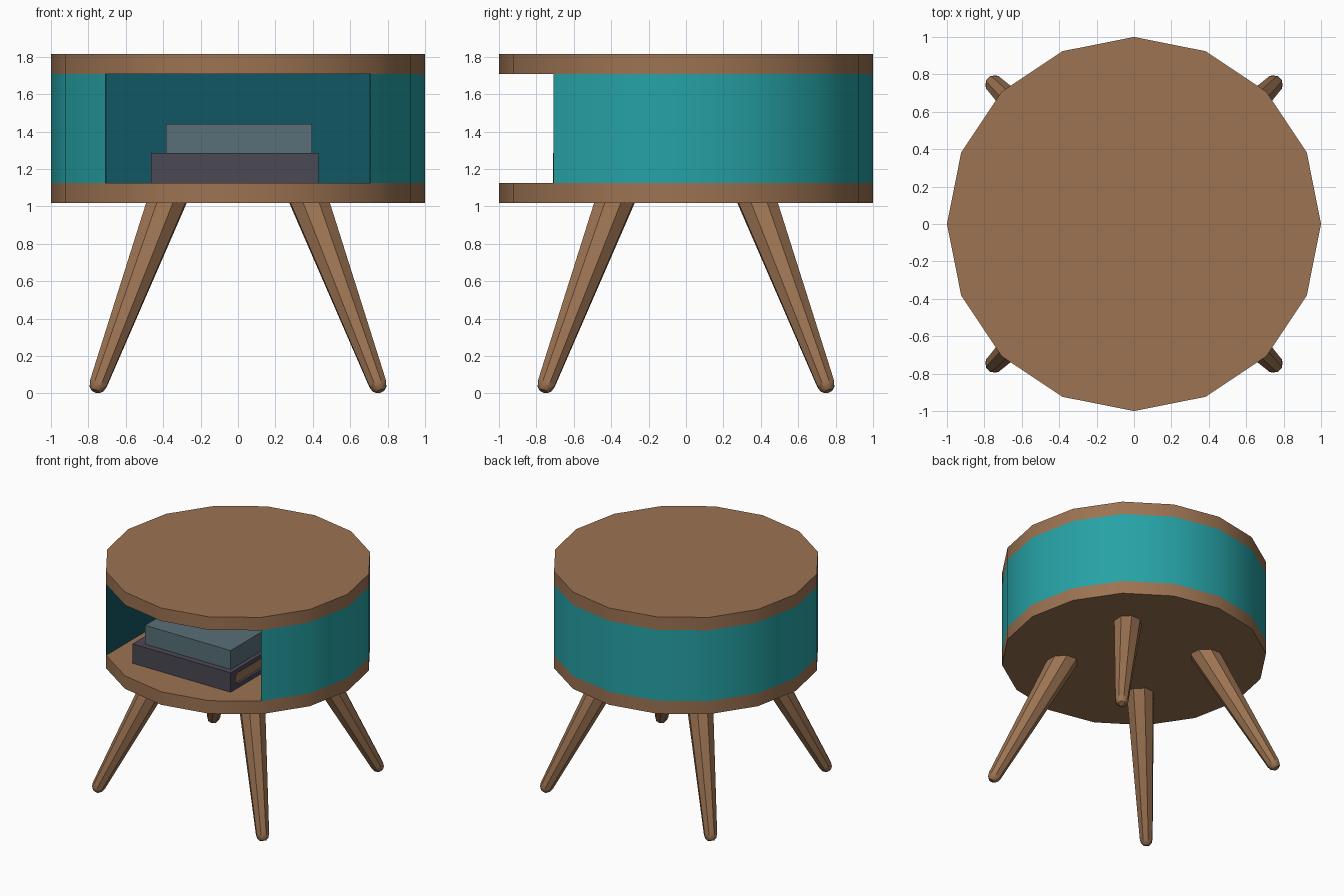
import bpy, math
from mathutils import Vector

if "Cube" in bpy.data.objects:
    bpy.data.objects.remove(bpy.data.objects["Cube"])


def material(name, rgb):
    lin = [((c / 255 + 0.055) / 1.055) ** 2.4 for c in rgb]
    m = bpy.data.materials.new(name)
    m.diffuse_color = (*lin, 1)
    m.use_nodes = True
    m.node_tree.nodes["Principled BSDF"].inputs["Base Color"].default_value = m.diffuse_color
    return m


WOOD = material("warm wood", (156, 115, 82))
TEAL = material("teal", (38, 162, 166))
NICHE = material("deep teal", (17, 87, 99))
CHARCOAL = material("charcoal", (75, 72, 84))
SLATE = material("slate", (88, 112, 120))


def mesh_object(name, verts, faces, mat, smooth=None):
    me = bpy.data.meshes.new(name)
    me.from_pydata(verts, [], faces)
    me.materials.append(mat)
    ob = bpy.data.objects.new(name, me)
    bpy.context.collection.objects.link(ob)
    if smooth:
        bpy.ops.object.select_all(action='DESELECT')
        ob.select_set(True)
        bpy.context.view_layer.objects.active = ob
        bpy.ops.object.shade_smooth_by_angle(angle=math.radians(smooth))
    return ob


def loft(name, rings, mat, smooth=None):
    """Closed solid through equal-sized rings, counter-clockwise about travel."""
    n = len(rings[0])
    verts = [p for r in rings for p in r]
    faces = [(k * n + i, k * n + (i + 1) % n, (k + 1) * n + (i + 1) % n, (k + 1) * n + i)
             for k in range(len(rings) - 1) for i in range(n)]
    faces += [tuple(reversed(range(n))), tuple(range(len(verts) - n, len(verts)))]
    return mesh_object(name, verts, faces, mat, smooth)


def box(name, x0, x1, y0, y1, z0, z1, mat):
    return loft(name, [[(x0, y0, z), (x1, y0, z), (x1, y1, z), (x0, y1, z)] for z in (z0, z1)], mat)


def rim(i, z):
    a = math.radians(22.5 * i)
    return (math.cos(a), math.sin(a), z)


def sheet(name, path, z0, z1, mat, smooth=None):
    """Upright single wall following a plan path."""
    n = len(path)
    verts = [(x, y, z) for z in (z0, z1) for x, y in path]
    return mesh_object(name, verts, [(i, i + 1, n + i + 1, n + i) for i in range(n - 1)], mat, smooth)


# Round top and base slabs
Z0, Z1, Z2, Z3 = 1.018, 1.125, 1.708, 1.815
for name, a, b in (("base_slab", Z0, Z1), ("top_slab", Z2, Z3)):
    loft(name, [[rim(i, z) for i in range(16)] for z in (a, b)], WOOD, 30)

# Curved outer wall, open at the front
sheet("drum_wall", [rim(i, 0)[:2] for i in range(-2, 11)], Z1, Z2, TEAL, 30)

# Square niche lining
c = math.sqrt(0.5) - 0.002
sheet("niche_lining", [(-c, -c), (-c, c), (c, c), (c, -c)], Z1, Z2, NICHE)

# Lower book: cover wrapped round a rounded spine, with recessed pages
X0, X1, Y0, Y1, B0, B1 = -0.465, 0.43, -0.71, -0.07, Z1, 1.285
t, mid = 0.035, (B0 + B1) / 2
r = mid - B0 - t
inner = [(Y0 + 0.06 + r - r * math.cos(a), mid + r * math.sin(a))
         for a in [math.radians(-90 + 30 * k) for k in range(7)]]
profile = [(Y0, B1), (Y0, B0), (Y1, B0), (Y1, B0 + t)] + inner + [(Y1, B1 - t), (Y1, B1)]
profile.reverse()
loft("lower_book_cover", [[(x, y, z) for y, z in profile] for x in (X0, X1)], CHARCOAL)
box("lower_book_pages", X0 + 0.02, X1 - 0.02, Y0 + 0.05, Y1 - 0.02, B0 + t / 2, B1 - t / 2, WOOD)

# Upper book
box("upper_book", -0.385, 0.395, -0.66, -0.1, B1, 1.44, SLATE)

# Four splayed tapered legs with rounded feet
for yname, sy in (("front", -1), ("back", 1)):
    for xname, sx in (("left", -1), ("right", 1)):
        tip = Vector((0.762 * sx, 0.762 * sy, 0.012))
        top = Vector((0.37 * sx, 0.37 * sy, 1.06))
        d = (top - tip).normalized()
        u = Vector((-sy, sx, 0)).normalized()
        w = d.cross(u)
        rings = []
        for dist, rad in ((0, 0.024), (0.018, 0.042), (0.05, 0.051), ((top - tip).length, 0.11)):
            rings.append([tip + d * dist + rad * (u * math.cos(k * math.pi / 4 + math.pi / 8)
                          + w * math.sin(k * math.pi / 4 + math.pi / 8)) for k in range(8)])
        loft(f"{yname}_{xname}_leg", rings, WOOD, 40)
